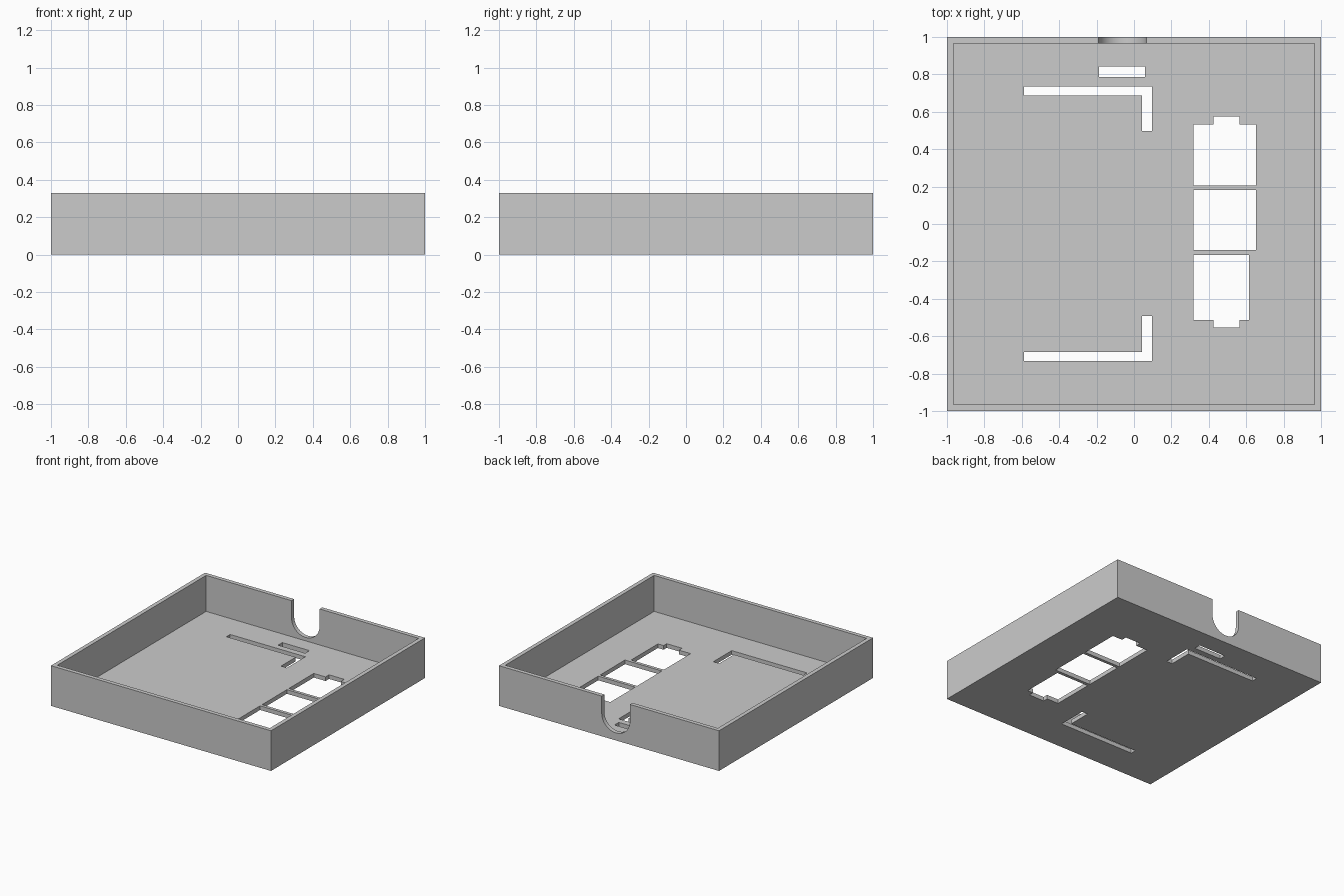
import bpy
import bmesh
from math import cos, sin, pi
from mathutils import Vector

if "Cube" in bpy.data.objects:
    bpy.data.objects.remove(bpy.data.objects["Cube"], do_unlink=True)

HEIGHT, WALL, FLOOR = 0.33, 0.034, 0.034

grey = bpy.data.materials.new("plain grey")
grey.use_nodes = True
grey.diffuse_color = (0.6, 0.6, 0.6, 1)
grey.node_tree.nodes["Principled BSDF"].inputs["Base Color"].default_value = (0.6, 0.6, 0.6, 1)


def prism(name, outline, offset):
    """Extrude a closed 3D outline along an offset."""
    bm = bmesh.new()
    face = bm.faces.new([bm.verts.new(p) for p in outline])
    top = bmesh.ops.extrude_face_region(bm, geom=[face])["geom"]
    moved = [v for v in top if isinstance(v, bmesh.types.BMVert)]
    bmesh.ops.translate(bm, verts=moved, vec=Vector(offset))
    bmesh.ops.recalc_face_normals(bm, faces=bm.faces)
    mesh = bpy.data.meshes.new(name)
    bm.to_mesh(mesh)
    bm.free()
    mesh.materials.append(grey)
    obj = bpy.data.objects.new(name, mesh)
    bpy.context.collection.objects.link(obj)
    return obj


def rect(x0, x1, y0, y1):
    return [(x0, y0), (x1, y0), (x1, y1), (x0, y1)]


def upright(name, outline, z0, z1):
    return prism(name, [(x, y, z0) for x, y in outline], (0, 0, z1 - z0))


def tabbed(x0, x1, y0, y1, tab_y):
    """Window outline with a narrow tab beyond its y1 edge."""
    return [(x0, y0), (x1, y0), (x1, y1), (0.563, y1), (0.563, tab_y),
            (0.424, tab_y), (0.424, y1), (x0, y1)]


# Solid tray block and the cavity that leaves thin walls
tray = upright("tray", rect(-1, 1, -1, 1), 0, HEIGHT)
inner = 1 - WALL
cutters = [upright("cavity_cutter", rect(-inner, inner, -inner, inner), FLOOR, 1)]

# Floor openings: three windows, a short slot and two mirrored angled slots
angle = [(-0.587, 0.688), (0.043, 0.688), (0.043, 0.497),
         (0.097, 0.497), (0.097, 0.736), (-0.587, 0.736)]
openings = {
    "back_window": tabbed(0.317, 0.653, 0.207, 0.531, 0.576),
    "middle_window": rect(0.317, 0.653, -0.14, 0.182),
    "front_window": tabbed(0.317, 0.615, -0.166, -0.513, -0.554),
    "short_slot": rect(-0.187, 0.06, 0.786, 0.842),
    "back_angle_slot": angle,
    "front_angle_slot": [(x, -y + 0.004) for x, y in angle],
}
for name, outline in openings.items():
    cutters.append(upright(name + "_cutter", outline, -0.1, 0.15))

# U-shaped cable notch through the back wall
cx, cz, r = -0.062, 0.19, 0.128
steps = 32
notch = [(cx + r * cos(pi + pi * i / steps), 0.9, cz + r * sin(pi + pi * i / steps))
         for i in range(steps + 1)]
notch += [(cx + r, 0.9, 0.5), (cx - r, 0.9, 0.5)]
cutters.append(prism("cable_notch_cutter", notch, (0, 0.2, 0)))

# Cut everything, bake the result and discard the cutters
for cutter in cutters:
    cutter.hide_render = True
    mod = tray.modifiers.new(cutter.name, "BOOLEAN")
    mod.operation = "DIFFERENCE"
    mod.solver = "EXACT"
    mod.object = cutter
bpy.context.view_layer.update()
evaluated = tray.evaluated_get(bpy.context.evaluated_depsgraph_get())
baked = bpy.data.meshes.new_from_object(evaluated)
tray.modifiers.clear()
tray.data = baked
tray.data.materials.clear()
tray.data.materials.append(grey)
for poly in tray.data.polygons:
    poly.material_index = 0
for cutter in cutters:
    bpy.data.objects.remove(cutter, do_unlink=True)

# Smooth the notch curve while keeping the box edges sharp
bpy.ops.object.select_all(action="DESELECT")
tray.select_set(True)
bpy.context.view_layer.objects.active = tray
bpy.ops.object.shade_smooth_by_angle(angle=pi / 6)
